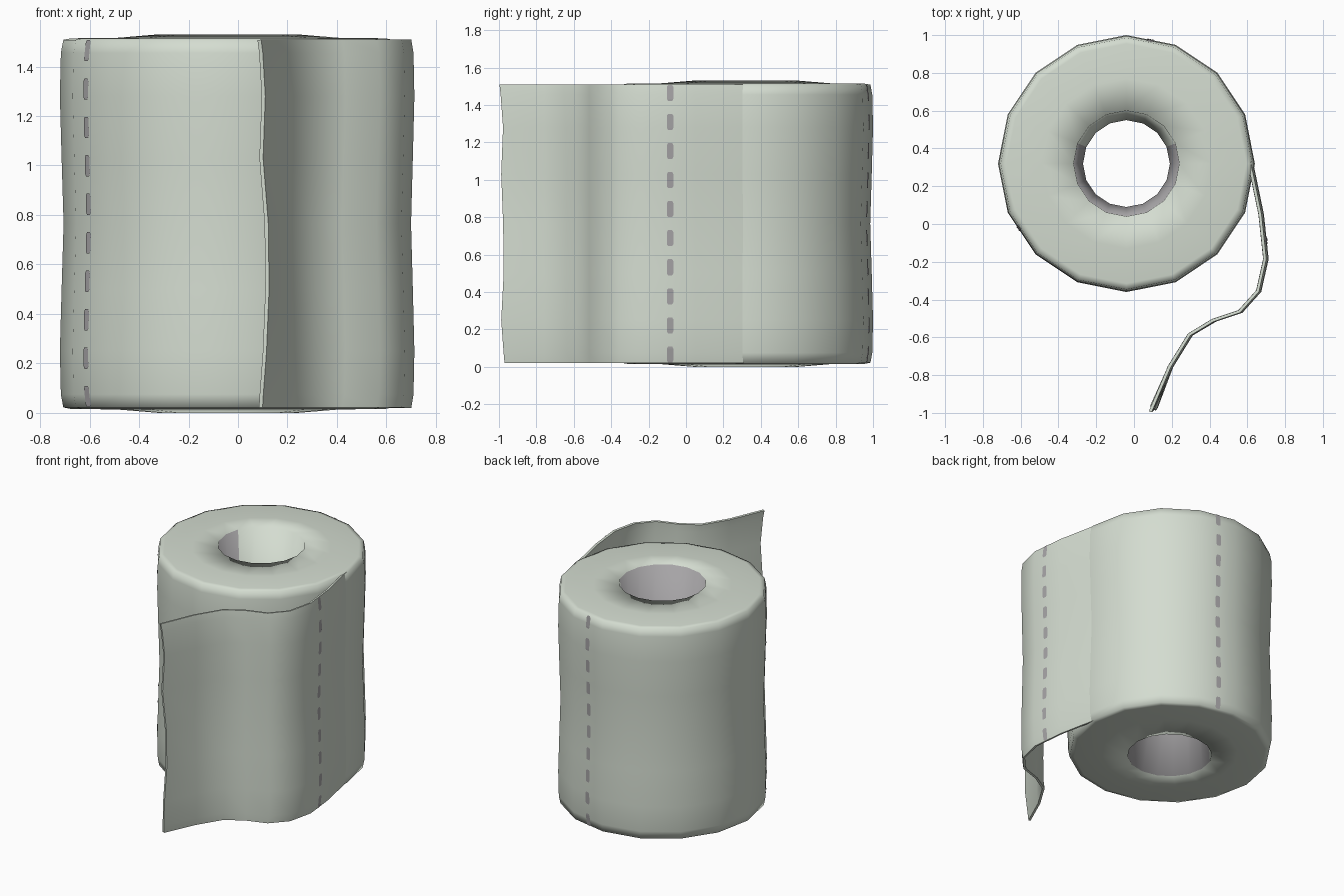
import bpy, bmesh, math

if "Cube" in bpy.data.objects:
    bpy.data.objects.remove(bpy.data.objects["Cube"])

CX, CY, SIDES = -0.04, 0.32, 16
STEP = 2 * math.pi / SIDES
# Height rows with the slightly waisted outer radius
ROWS = [(0.022, 0.666), (0.075, 0.676), (0.25, 0.68), (0.5, 0.673), (0.765, 0.665),
        (1.03, 0.673), (1.28, 0.68), (1.455, 0.676), (1.508, 0.666)]


def material(name, rgb):
    m = bpy.data.materials.new(name)
    m.diffuse_color = (*rgb, 1)
    m.use_nodes = True
    m.node_tree.nodes["Principled BSDF"].inputs["Base Color"].default_value = m.diffuse_color
    return m


paper = material("paper", (0.66, 0.72, 0.635))
cardboard = material("cardboard_grey", (0.38, 0.37, 0.38))


def make_object(name, verts, faces, mats):
    me = bpy.data.meshes.new(name)
    me.from_pydata(verts, [], faces)
    for m in mats:
        me.materials.append(m)
    ob = bpy.data.objects.new(name, me)
    bpy.context.collection.objects.link(ob)
    return ob


def radius(z):
    for (z0, r0), (z1, r1) in zip(ROWS, ROWS[1:]):
        if z <= z1:
            return r0 + (r1 - r0) * (z - z0) / (z1 - z0)
    return ROWS[-1][1]


# Roll: closed lathe profile (outer wall, domed top, hourglass hole, bottom)
profile = [(r, z) for z, r in ROWS]
profile += [(0.635, 1.514), (0.45, 1.516), (0.28, 1.53), (0.23, 0.765),
            (0.28, 0.0), (0.45, 0.014), (0.635, 0.016)]
n = len(profile)
verts = [(CX + r * math.cos(i * STEP), CY + r * math.sin(i * STEP), z)
         for i in range(SIDES) for r, z in profile]
faces = []
for i in range(SIDES):
    k = (i + 1) % SIDES
    for j in range(n):
        l = (j + 1) % n
        faces.append((i * n + j, k * n + j, k * n + l, i * n + l))
roll = make_object("paper_roll", verts, faces, [paper, cardboard])
roll.data.polygons.foreach_set("use_smooth", [True] * len(faces))
# Tube colour inside the hole, except the rear faces, which are paper
for p in roll.data.polygons:
    dx, dy = p.center.x - CX, p.center.y - CY
    if math.hypot(dx, dy) < 0.27:
        a = math.degrees(math.atan2(dy, dx))
        p.material_index = 0 if 22.5 < a < 157.5 else 1

# Loose sheet: path in plan, waisted like the roll, wavy at the torn end
path = [(0.622, 0.33), (0.68, 0.05), (0.705, -0.185), (0.667, -0.355), (0.57, -0.463),
        (0.43, -0.51), (0.305, -0.585), (0.2, -0.755)]
tip = [(0.092, -0.967), (0.095, -0.972), (0.108, -0.985), (0.118, -0.972), (0.115, -0.975),
       (0.094, -0.985), (0.103, -0.975), (0.093, -0.988), (0.086, -0.994)]
cols = len(path) + 1
verts = []
for (z, r), t in zip(ROWS, tip):
    w = (r - 0.68) * 0.9
    verts += [(x + w, y, z) for x, y in path] + [(*t, z)]
faces = []
for j in range(len(ROWS) - 1):
    for i in range(cols - 1):
        a = j * cols + i
        faces.append((a, a + cols, a + cols + 1, a + 1))
sheet = make_object("loose_sheet", verts, faces, [paper])
bpy.context.view_layer.objects.active = sheet
sheet.select_set(True)
solid = sheet.modifiers.new("thickness", 'SOLIDIFY')
solid.thickness = 0.016
solid.offset = 0
bpy.ops.object.modifier_apply(modifier=solid.name)
bm = bmesh.new()
bm.from_mesh(sheet.data)
bmesh.ops.recalc_face_normals(bm, faces=bm.faces)
bm.to_mesh(sheet.data)
bm.free()
bpy.ops.object.shade_smooth_by_angle(angle=math.radians(50))


# Perforation rows: ten thin dashes laid on the surface
def dashes(name, point):
    verts, faces = [], []
    for k in range(10):
        zc = 0.066 + k * 0.1554
        b = len(verts)
        for z, half in ((zc - 0.043, 0.011), (zc - 0.032, 0.0175),
                        (zc + 0.032, 0.0175), (zc + 0.043, 0.011)):
            verts += [point(z, -half), point(z, half)]
        for q in (0, 2, 4):
            faces.append((b + q, b + q + 1, b + q + 3, b + q + 2))
    make_object(name, verts, faces, [cardboard])


def on_roll(angle):
    a0 = math.radians(angle)
    mid = (math.floor(a0 / STEP) + 0.5) * STEP

    def point(z, s):
        a = a0 + s / 0.68
        r = radius(z) * math.cos(STEP / 2) / math.cos(a - mid) + 0.004
        return (CX + r * math.cos(a), CY + r * math.sin(a), z)
    return point


def on_sheet(z, s):
    y = -0.085 + s
    x = 0.68 + 0.025 * (0.05 - y) / 0.235
    return (x + (radius(z) - 0.68) * 0.9 + 0.012, y, z)


dashes("perforation_front", on_roll(211))
dashes("perforation_back", on_roll(79))
dashes("perforation_sheet", on_sheet)
